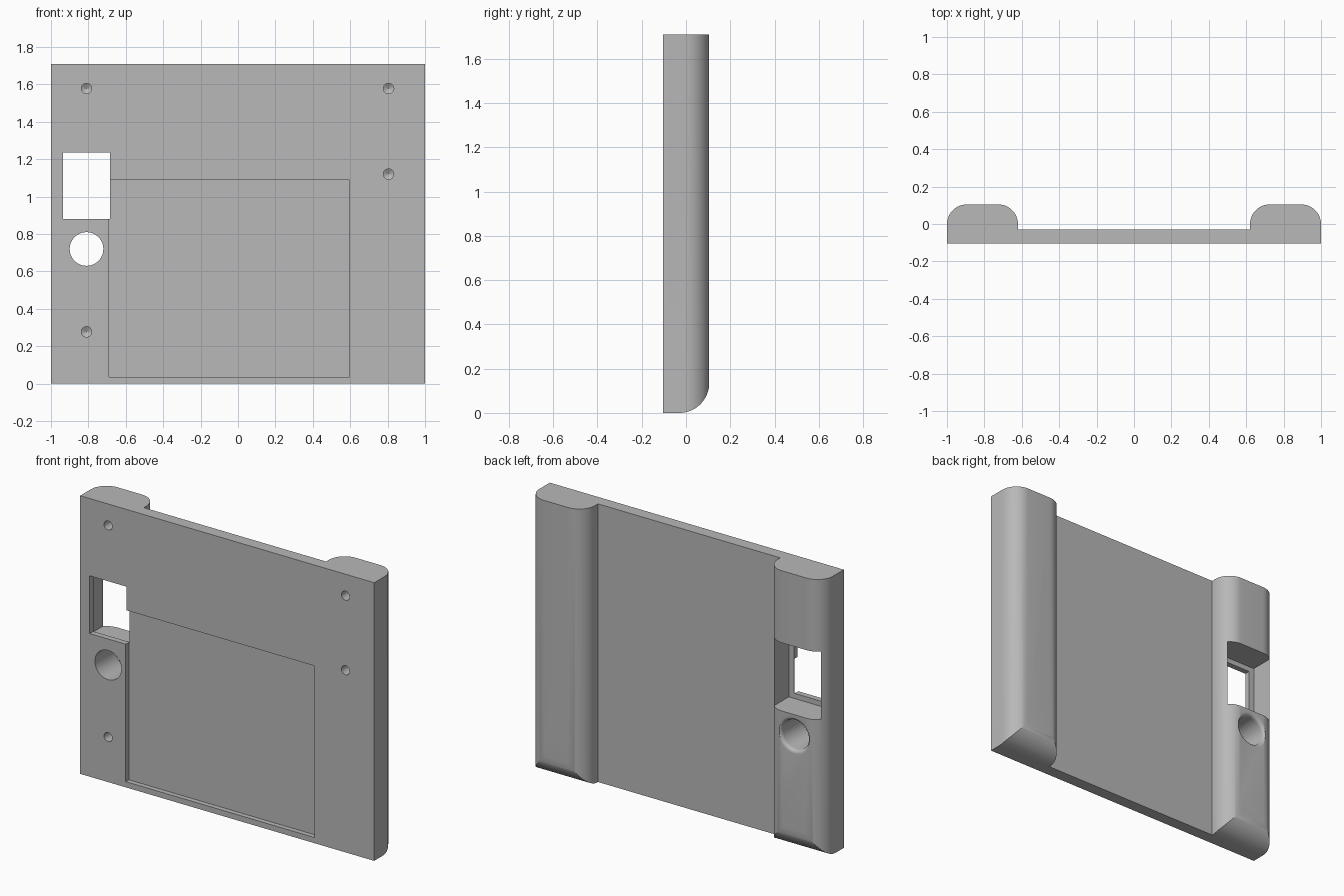
import bpy, bmesh
from math import sin, cos, pi, radians
from mathutils import Vector

if "Cube" in bpy.data.objects:
    bpy.data.objects.remove(bpy.data.objects["Cube"])

W, H, FRONT, BACK = 1.0, 1.71, -0.105, 0.105
WEB_BACK = -0.03            # rear face of the thin panel between the ribs
RIB_IN, R = 0.62, 0.107     # inner rib edge and rib rounding
COL_X = -0.81               # centre line of the openings

grey = bpy.data.materials.new("mid_grey")
grey.use_nodes = True
colour = (0.48, 0.48, 0.48, 1)
grey.diffuse_color = colour
grey.node_tree.nodes["Principled BSDF"].inputs["Base Color"].default_value = colour


def make_object(name, bm):
    bmesh.ops.recalc_face_normals(bm, faces=bm.faces)
    mesh = bpy.data.meshes.new(name)
    bm.to_mesh(mesh)
    bm.free()
    mesh.materials.append(grey)
    obj = bpy.data.objects.new(name, mesh)
    bpy.context.collection.objects.link(obj)
    return obj


def prism(name, points, direction):
    """Extrude a closed outline of 3D points along a direction."""
    bm = bmesh.new()
    face = bm.faces.new([bm.verts.new(p) for p in points])
    result = bmesh.ops.extrude_face_region(bm, geom=[face])
    moved = [v for v in result["geom"] if isinstance(v, bmesh.types.BMVert)]
    bmesh.ops.translate(bm, verts=moved, vec=Vector(direction))
    return make_object(name, bm)


def box(name, x0, x1, y0, y1, z0, z1):
    outline = [(x0, y0, z0), (x1, y0, z0), (x1, y1, z0), (x0, y1, z0)]
    return prism(name, outline, (0, 0, z1 - z0))


def turned(name, x, z, profile, steps=40):
    """Solid of revolution about an axis parallel to y; profile is (radius, y)."""
    bm = bmesh.new()
    rings = [[bm.verts.new((x + r * cos(2 * pi * i / steps), y,
                            z + r * sin(2 * pi * i / steps)))
              for i in range(steps)] for r, y in profile]
    for a, b in zip(rings, rings[1:]):
        for i in range(steps):
            j = (i + 1) % steps
            bm.faces.new((a[i], a[j], b[j], b[i]))
    bm.faces.new(rings[0])
    bm.faces.new(rings[-1])
    return make_object(name, bm)


def arc(cu, cv, r, start, end, steps=12):
    angles = [radians(start + (end - start) * i / steps) for i in range(steps + 1)]
    return [(cu + r * cos(a), cv + r * sin(a)) for a in angles]


def combine(target, tool, operation="DIFFERENCE"):
    """Apply a boolean and discard the tool."""
    mod = target.modifiers.new("cut", "BOOLEAN")
    mod.operation, mod.object, mod.solver = operation, tool, "EXACT"
    graph = bpy.context.evaluated_depsgraph_get()
    mesh = bpy.data.meshes.new_from_object(target.evaluated_get(graph))
    target.modifiers.clear()
    target.data = mesh
    bpy.data.objects.remove(tool)


# Panel with two rounded ribs, as one cross-section
right_half = [(W, FRONT)]
right_half += arc(W - R, BACK - R, R, 0, 90)
right_half += arc(RIB_IN + R, BACK - R, R, 90, 180)
right_half += [(RIB_IN, WEB_BACK)]
section = right_half + [(-x, y) for x, y in reversed(right_half)]
panel = prism("back_panel", [(x, y, 0) for x, y in section], (0, 0, H))

# Rounded lower ends of the ribs
RB = 0.135
side = [(FRONT - 0.1, 0)] + arc(BACK - RB, RB, RB, -90, 0, 16)
side += [(BACK, RB * 2), (BACK + 0.1, RB * 2), (BACK + 0.1, H + 0.1), (FRONT - 0.1, H + 0.1)]
envelope = prism("envelope", [(-1.2, y, z) for y, z in side], (2.4, 0, 0))
combine(panel, envelope, "INTERSECT")

# Shallow rectangular recess in the front
combine(panel, box("recess", -0.69, 0.595, FRONT - 0.1, -0.075, 0.035, 1.09))

# Rectangular window with a wider pocket behind a thin front lip
combine(panel, box("pocket", COL_X - 0.16, COL_X + 0.16, -0.07, 0.3, 0.848, 1.267))
combine(panel, box("window", COL_X - 0.125, COL_X + 0.125, -0.3, 0.0, 0.88, 1.235))

# Round through hole with a softened rear rim
HR, RIM = 0.09, 0.022
bore = [(HR, -0.3)]
bore += arc(HR + RIM, BACK - RIM, RIM, 180, 90, 6)
bore += [(HR + RIM, 0.3)]
combine(panel, turned("bore", COL_X, 0.72, bore, 48))

# Blind screw holes with conical ends
for x, z in ((COL_X, 1.578), (0.805, 1.578), (0.805, 1.12), (COL_X, 0.277)):
    drill = [(0.028, FRONT - 0.1), (0.028, 0.02), (0.001, 0.036)]
    combine(panel, turned("drill", x, z, drill, 24))

# Smooth the roundings, keep the edges crisp
bpy.ops.object.select_all(action="DESELECT")
panel.select_set(True)
bpy.context.view_layer.objects.active = panel
bpy.ops.object.shade_smooth_by_angle(angle=radians(25))
